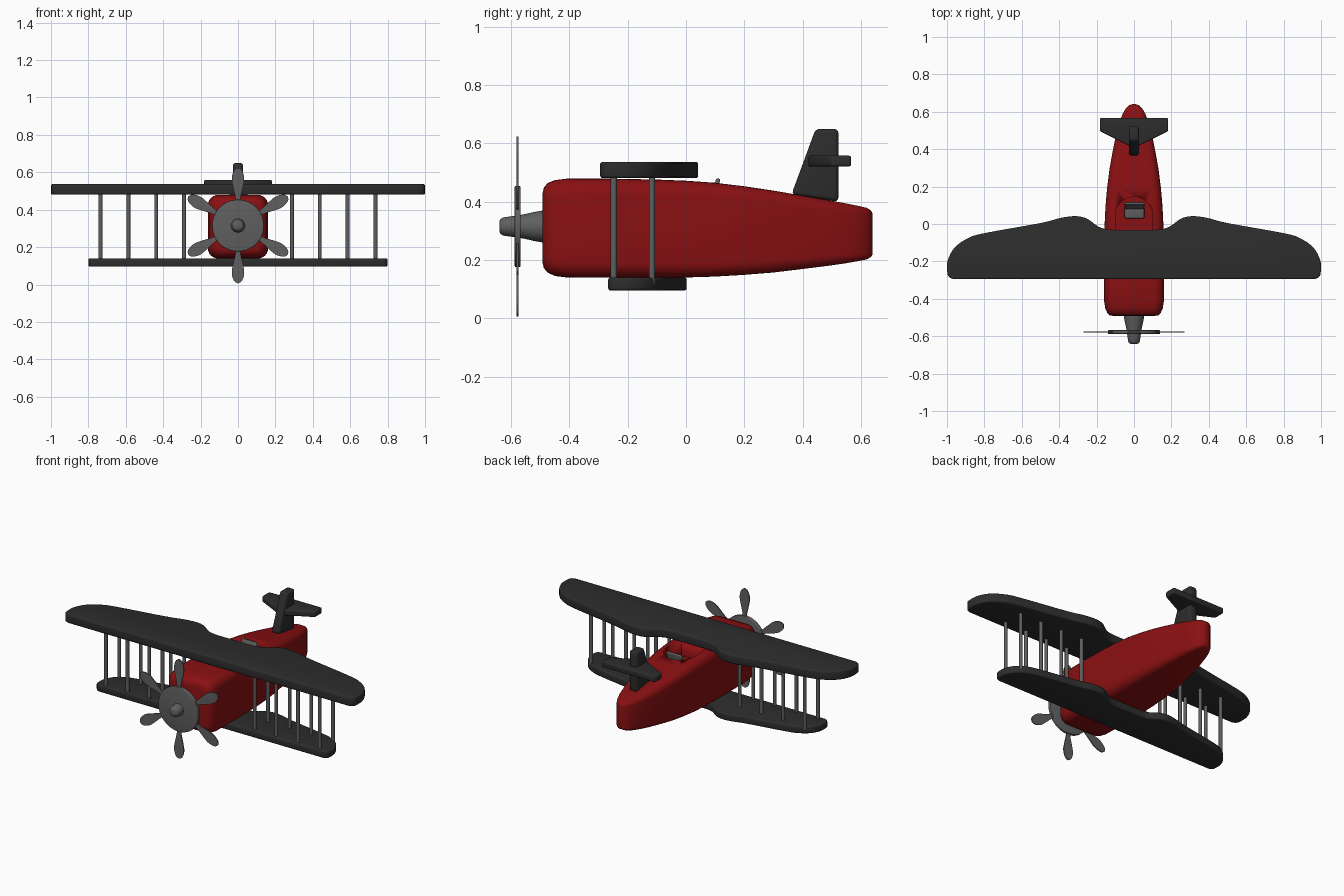
import bpy, bmesh, math
from mathutils import Matrix, Vector

if "Cube" in bpy.data.objects:
    bpy.data.objects.remove(bpy.data.objects["Cube"])


def material(name, rgb):
    m = bpy.data.materials.new(name)
    m.diffuse_color = (*rgb, 1)
    m.use_nodes = True
    m.node_tree.nodes["Principled BSDF"].inputs["Base Color"].default_value = m.diffuse_color
    return m


RED = material("deep red", (0.25, 0.005, 0.006))
DARK = material("charcoal", (0.026, 0.026, 0.026))
GREY = material("metal grey", (0.115, 0.115, 0.115))


def finish(name, bm, mat, bevel=0, segments=3):
    bmesh.ops.recalc_face_normals(bm, faces=bm.faces)
    me = bpy.data.meshes.new(name)
    bm.to_mesh(me)
    bm.free()
    ob = bpy.data.objects.new(name, me)
    bpy.context.collection.objects.link(ob)
    me.materials.append(mat)
    bpy.ops.object.select_all(action='DESELECT')
    ob.select_set(True)
    bpy.context.view_layer.objects.active = ob
    if bevel:
        b = ob.modifiers.new("bevel", 'BEVEL')
        b.width, b.segments, b.limit_method = bevel, segments, 'ANGLE'
        b.angle_limit = math.radians(40)
        bpy.ops.object.modifier_apply(modifier="bevel")
    bpy.ops.object.shade_smooth_by_angle(angle=math.radians(35))
    return ob


def extrude(name, pts, axis, lo, hi, mat, bevel=0):
    """Extrude a 2D outline along x (outline y,z), y (x,z) or z (x,y)."""
    bm = bmesh.new()
    place = {'x': lambda a, b: (lo, a, b), 'y': lambda a, b: (a, lo, b),
             'z': lambda a, b: (a, b, lo)}[axis]
    f = bm.faces.new([bm.verts.new(place(a, b)) for a, b in pts])
    r = bmesh.ops.extrude_face_region(bm, geom=[f])
    step = {'x': (hi - lo, 0, 0), 'y': (0, hi - lo, 0), 'z': (0, 0, hi - lo)}[axis]
    bmesh.ops.translate(bm, vec=step, verts=[v for v in r['geom'] if isinstance(v, bmesh.types.BMVert)])
    return finish(name, bm, mat, bevel)


def loft(name, rings, mat):
    bm = bmesh.new()
    loops = [[bm.verts.new(p) for p in ring] for ring in rings]
    n = len(loops[0])
    for a, b in zip(loops, loops[1:]):
        for i in range(n):
            bm.faces.new((a[i], a[(i + 1) % n], b[(i + 1) % n], b[i]))
    bm.faces.new(loops[0])
    bm.faces.new(loops[-1])
    return finish(name, bm, mat)


def smooth(pts, steps=5):
    """Catmull-Rom through open 2D points."""
    p = [Vector(q) for q in pts]
    p = [2 * p[0] - p[1]] + p + [2 * p[-1] - p[-2]]
    out = []
    for i in range(1, len(p) - 2):
        for k in range(steps):
            t = k / steps
            out.append(0.5 * (2 * p[i] + (p[i + 1] - p[i - 1]) * t
                       + (2 * p[i - 1] - 5 * p[i] + 4 * p[i + 1] - p[i + 2]) * t * t
                       + (3 * p[i] - p[i - 1] - 3 * p[i + 1] + p[i + 2]) * t ** 3))
    return out + [p[-2]]


# Fuselage: rounded rectangles (y, half width, bottom, top, corner radius)
def rounded_rect(y, w, zb, zt, r, n=6):
    ring = []
    for k, (cx, cz) in enumerate(((w - r, zt - r), (r - w, zt - r), (r - w, zb + r), (w - r, zb + r))):
        for i in range(n + 1):
            a = math.pi / 2 * (k + i / n)
            ring.append((cx + r * math.cos(a), y, cz + r * math.sin(a)))
    return ring


sections = [
    (-0.492, 0.108, 0.19, 0.43, 0.04), (-0.488, 0.13, 0.172, 0.448, 0.045),
    (-0.475, 0.143, 0.157, 0.464, 0.05), (-0.45, 0.154, 0.145, 0.474, 0.055),
    (-0.41, 0.16, 0.14, 0.479, 0.055), (-0.25, 0.161, 0.139, 0.479, 0.055),
    (-0.1, 0.16, 0.139, 0.476, 0.055), (0.0, 0.157, 0.14, 0.472, 0.052),
    (0.1, 0.152, 0.143, 0.465, 0.05), (0.2, 0.143, 0.149, 0.453, 0.047),
    (0.3, 0.13, 0.157, 0.438, 0.044), (0.4, 0.112, 0.169, 0.421, 0.04),
    (0.48, 0.095, 0.179, 0.407, 0.036), (0.55, 0.075, 0.189, 0.394, 0.03),
    (0.59, 0.06, 0.196, 0.386, 0.026), (0.62, 0.043, 0.202, 0.379, 0.022),
    (0.635, 0.026, 0.21, 0.37, 0.015), (0.641, 0.01, 0.22, 0.357, 0.008)]
fuselage = loft("fuselage", [rounded_rect(*s) for s in sections], RED)

# Cockpit opening cut into the fuselage
arch = [(-0.1, -0.1), (0.1, -0.1)] + [
    (0.1 * math.cos(math.pi * i / 20), 0.045 + 0.1 * math.sin(math.pi * i / 20)) for i in range(21)]
cutter = extrude("cockpit_cutter", arch, 'z', 0.36, 0.6, RED)
cutter.hide_render = True
bpy.context.view_layer.objects.active = fuselage
cut = fuselage.modifiers.new("cockpit", 'BOOLEAN')
cut.operation, cut.object, cut.solver = 'DIFFERENCE', cutter, 'EXACT'
bpy.ops.object.modifier_apply(modifier="cockpit")
bpy.data.objects.remove(cutter)

# Seat: cushion and leaning backrest
extrude("seat_cushion", [(0.03, 0.355), (0.1, 0.355), (0.1, 0.39), (0.03, 0.39)], 'x', -0.05, 0.055, GREY, 0.008)
extrude("seat_back", [(0.075, 0.37), (0.09, 0.37), (0.118, 0.478), (0.104, 0.481)], 'x', -0.05, 0.055, GREY, 0.005)

# Wings: the lower one is the upper one at 80 %
half = smooth([(0, -0.03), (0.13, -0.028), (0.19, -0.012), (0.25, 0.03), (0.31, 0.044),
               (0.39, 0.035), (0.5, 0.007), (0.8, -0.047), (0.89, -0.075), (0.96, -0.125),
               (0.995, -0.19), (1.0, -0.24)], 4)
half += [Vector(p) for p in ((0.997, -0.27), (0.985, -0.285), (0.965, -0.293))]


def wing(name, s, cy, lo, hi):
    right = [(p.x * s, cy + (p.y + 0.125) * s) for p in half]
    left = [(-x, y) for x, y in reversed(right[1:])]
    extrude(name, right + left, 'z', lo, hi, DARK, 0.009)


wing("upper_wing", 1.0, -0.127, 0.481, 0.537)
wing("lower_wing", 0.8, -0.133, 0.095, 0.140)


def cylinder(name, r, depth, loc, mat, axis='z', sides=16, bevel=0):
    bm = bmesh.new()
    rot = Matrix.Rotation(math.pi / 2, 4, 'X') if axis == 'y' else Matrix()
    bmesh.ops.create_cone(bm, cap_ends=True, segments=sides, radius1=r, radius2=r, depth=depth,
                          matrix=Matrix.Translation(loc) @ rot)
    return finish(name, bm, mat, bevel)


# Wing struts
for side in (-1, 1):
    for i in range(4):
        for row, y in (("front", -0.248), ("rear", -0.117)):
            x = side * (0.288 + 0.149 * i)
            cylinder(f"{row}_strut", 0.0105, 0.38, (x, y, 0.31), GREY)

# Tail fin and tailplane
extrude("tail_fin", [(0.362, 0.425), (0.445, 0.65), (0.523, 0.65), (0.523, 0.40)],
        'x', -0.027, 0.027, DARK, 0.014)
extrude("tailplane", [(-0.183, 0.567), (-0.183, 0.497), (-0.03, 0.42), (0.03, 0.42),
                      (0.183, 0.497), (0.183, 0.567)], 'z', 0.521, 0.558, DARK, 0.008)

# Propeller: shaft cone, disc and six teardrop blades
HZ = 0.315
profile = [(-0.641, 0.016), (-0.637, 0.025), (-0.628, 0.031), (-0.60, 0.035), (-0.56, 0.041),
           (-0.52, 0.05), (-0.485, 0.056), (-0.46, 0.056)]
loft("propeller_hub", [[(r * math.cos(a * math.pi / 16), y, HZ + r * math.sin(a * math.pi / 16))
                        for a in range(32)] for y, r in profile], GREY)
cylinder("propeller_disc", 0.139, 0.02, (0, -0.578, HZ), GREY, 'y', 48, 0.004)

edge = smooth([(0.011, 0.1), (0.014, 0.15), (0.025, 0.2), (0.033, 0.24), (0.031, 0.27),
               (0.019, 0.298), (0, 0.309)], 4)
outline = [(p.x, p.y) for p in edge] + [(-p.x, p.y) for p in reversed(edge[:-1])]
for i in range(6):
    c, s = math.cos(i * math.pi / 3), math.sin(i * math.pi / 3)
    extrude("propeller_blade", [(x * c - z * s, HZ + x * s + z * c) for x, z in outline],
            'y', -0.581, -0.575, GREY)
